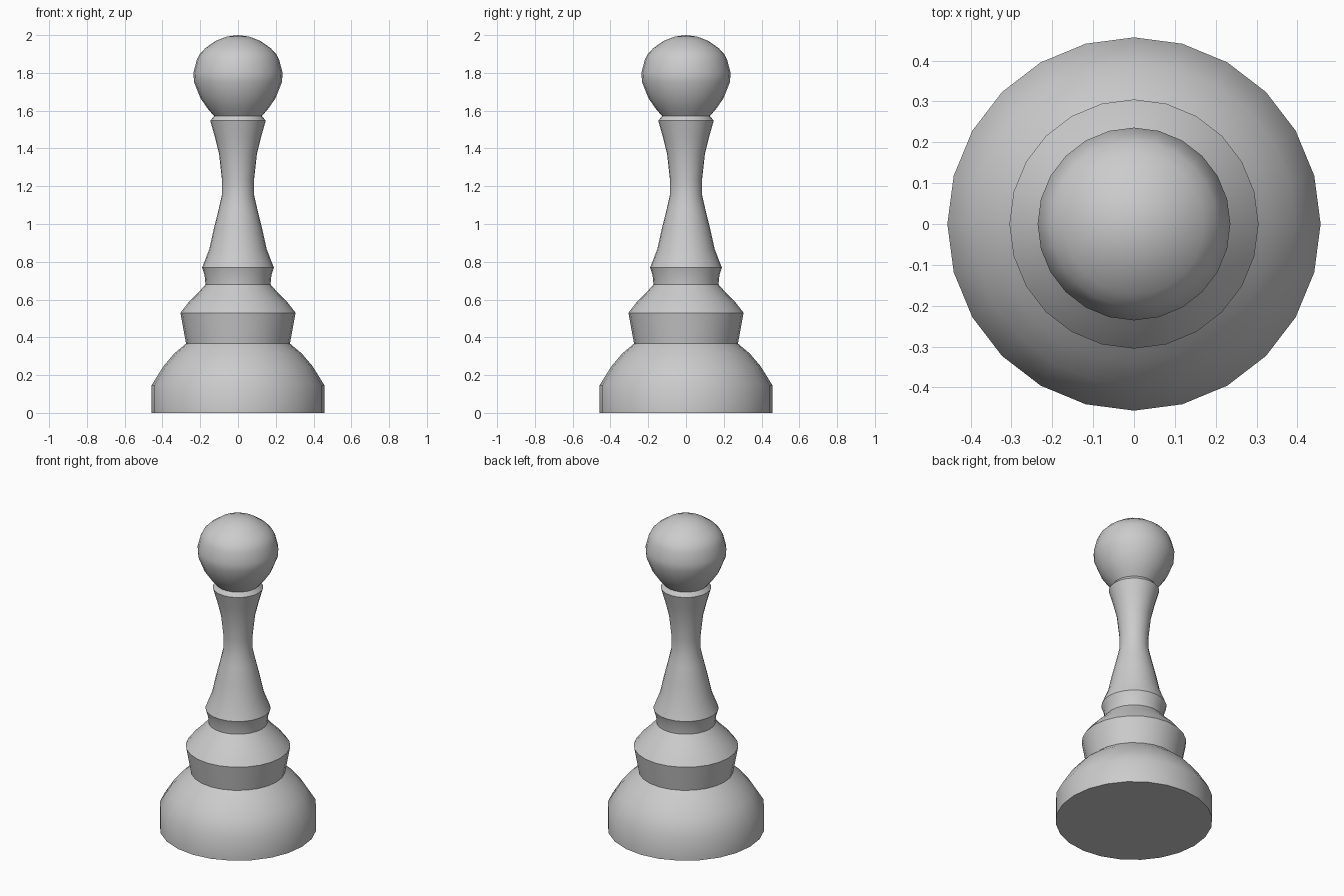
import bpy
import math

SIDES = 24

cube = bpy.data.objects.get("Cube")
if cube:
    bpy.data.objects.remove(cube, do_unlink=True)

# Single grey finish
grey = bpy.data.materials.new("plain grey")
grey.use_nodes = True
colour = (0.6, 0.6, 0.6, 1)
grey.diffuse_color = colour
grey.node_tree.nodes["Principled BSDF"].inputs["Base Color"].default_value = colour


def lathe(name, profile, bottom_cap=False, smooth_angle=40):
    """Turn a (radius, height) profile around z; a zero radius makes a pole."""
    verts, faces, rings = [], [], []
    for r, z in profile:
        start, count = len(verts), SIDES if r > 0 else 1
        rings.append([start + i % count for i in range(SIDES)])
        for i in range(count):
            a = math.tau * i / SIDES
            verts.append((r * math.cos(a), r * math.sin(a), z))
    for low, high in zip(rings, rings[1:]):
        for i in range(SIDES):
            j = (i + 1) % SIDES
            corners = [low[i], low[j], high[j], high[i]]
            faces.append(list(dict.fromkeys(corners)))
    if bottom_cap:
        faces.append(rings[0][::-1])
    mesh = bpy.data.meshes.new(name)
    mesh.from_pydata(verts, [], faces)
    mesh.materials.append(grey)
    obj = bpy.data.objects.new(name, mesh)
    bpy.context.collection.objects.link(obj)
    bpy.ops.object.select_all(action="DESELECT")
    obj.select_set(True)
    bpy.context.view_layer.objects.active = obj
    bpy.ops.object.shade_smooth_by_angle(angle=math.radians(smooth_angle))
    return obj


# Domed foot with a straight rim
lathe("base", [(0.457, 0), (0.457, 0.147), (0.395, 0.247),
               (0.338, 0.314), (0.275, 0.367)], bottom_cap=True)

# Flared ring with a sloping shoulder
lathe("middle_ring", [(0.275, 0.367), (0.305, 0.53), (0.262, 0.585),
                      (0.214, 0.633), (0.172, 0.68)])

# Small collar under the stem
lathe("collar", [(0.172, 0.68), (0.177, 0.73), (0.19, 0.77)])

# Waisted stem with a thin lip
lathe("stem", [(0.19, 0.77), (0.152, 0.866), (0.129, 0.97), (0.102, 1.08),
               (0.086, 1.15), (0.085, 1.235), (0.1, 1.37), (0.122, 1.46),
               (0.147, 1.547), (0.127, 1.572)])

# Rounded head, narrowing to the neck
lathe("head", [(0.127, 1.572), (0.16, 1.61), (0.198, 1.665), (0.233, 1.752),
               (0.236, 1.8), (0.218, 1.87), (0.203, 1.9), (0.172, 1.932),
               (0.117, 1.97), (0.06, 1.992), (0, 2)])
